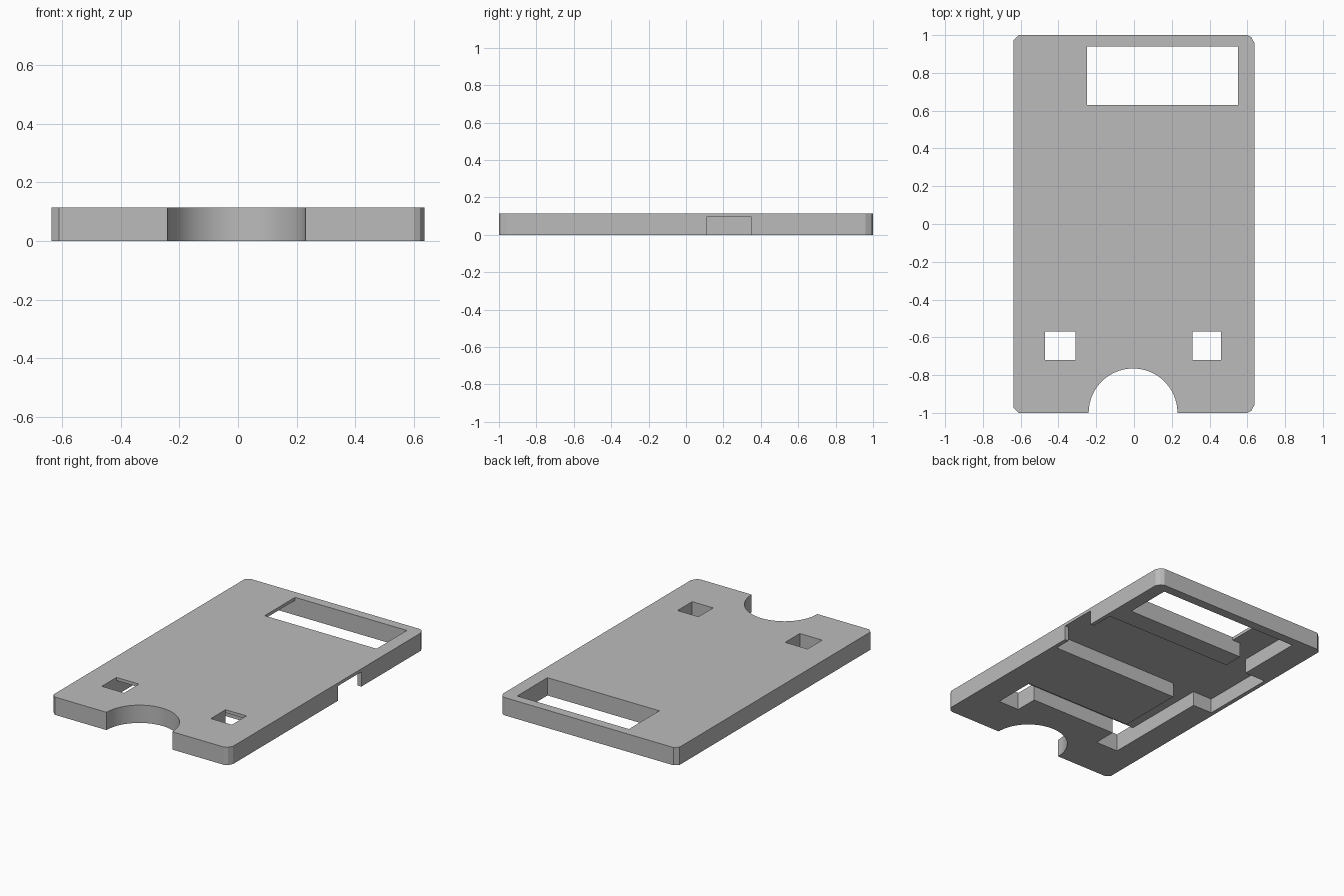
import bpy
import bmesh
import math

HEIGHT = 0.115
FLOOR = 0.095

if "Cube" in bpy.data.objects:
    bpy.data.objects.remove(bpy.data.objects["Cube"], do_unlink=True)

grey = bpy.data.materials.new("plain_grey")
grey.use_nodes = True
colour = (0.5, 0.5, 0.5, 1)
grey.diffuse_color = colour
grey.node_tree.nodes["Principled BSDF"].inputs["Base Color"].default_value = colour


def prism(name, outline, low, high):
    """Extrude a flat outline from one height to another."""
    bm = bmesh.new()
    face = bm.faces.new([bm.verts.new((x, y, low)) for x, y in outline])
    grown = bmesh.ops.extrude_face_region(bm, geom=[face])
    tops = [v for v in grown["geom"] if isinstance(v, bmesh.types.BMVert)]
    bmesh.ops.translate(bm, verts=tops, vec=(0, 0, high - low))
    bmesh.ops.recalc_face_normals(bm, faces=bm.faces)
    mesh = bpy.data.meshes.new(name)
    bm.to_mesh(mesh)
    bm.free()
    mesh.materials.append(grey)
    obj = bpy.data.objects.new(name, mesh)
    bpy.context.collection.objects.link(obj)
    return obj


def rectangle(x0, x1, y0, y1):
    return [(x0, y0), (x1, y0), (x1, y1), (x0, y1)]


# Plate outline with clipped corners and a thumb notch at the front
right_side = [(0.60, -1), (0.62, -0.99), (0.637, -0.96)]
left_side = [(-0.637, -0.975), (-0.61, -1)]
outline = right_side + [(x, -y) for x, y in reversed(right_side)]
outline += [(x, -y) for x, y in reversed(left_side)] + left_side
STEPS = 40
for i in range(STEPS + 1):
    a = math.pi * (1 - i / STEPS)
    outline.append((-0.005 + 0.235 * math.cos(a), -1 + 0.235 * math.sin(a)))
plate = prism("cover_plate", outline, 0, HEIGHT)

# Pocket under the plate: front channel, middle bay with side opening, rear bay
pocket = [
    (0.31, -0.72), (0.46, -0.72), (0.46, -0.44), (-0.31, -0.44),
    (-0.31, 0), (0.61, 0), (0.61, 0.11), (0.7, 0.11),
    (0.7, 0.35), (0.61, 0.35), (0.61, 0.5), (-0.31, 0.5),
    (-0.31, 0.63), (0.55, 0.63), (0.55, 0.94), (-0.46, 0.94),
    (-0.46, 0.5), (-0.61, 0.5), (-0.61, 0), (-0.47, 0),
    (-0.47, -0.72), (-0.31, -0.72), (-0.31, -0.57), (0.31, -0.57),
]
cutters = [prism("pocket_cutter", pocket, -0.1, FLOOR)]

# Through openings: rear window and two square holes
openings = {
    "window_cutter": (-0.25, 0.55, 0.63, 0.94),
    "left_hole_cutter": (0.31, 0.46, -0.72, -0.57),
    "right_hole_cutter": (-0.47, -0.31, -0.72, -0.57),
}
for name, box in openings.items():
    cutters.append(prism(name, rectangle(*box), 0.05, 0.2))

for cutter in cutters:
    cutter.hide_render = True
    cutter.hide_set(True)
    cut = plate.modifiers.new(cutter.name, "BOOLEAN")
    cut.operation = "DIFFERENCE"
    cut.solver = "EXACT"
    cut.object = cutter

# Smooth only the curved notch
bpy.context.view_layer.objects.active = plate
plate.select_set(True)
for cutter in cutters:
    bpy.ops.object.modifier_apply(modifier=cutter.name)
    bpy.data.objects.remove(cutter, do_unlink=True)
bpy.ops.object.shade_smooth_by_angle(angle=math.radians(20))
